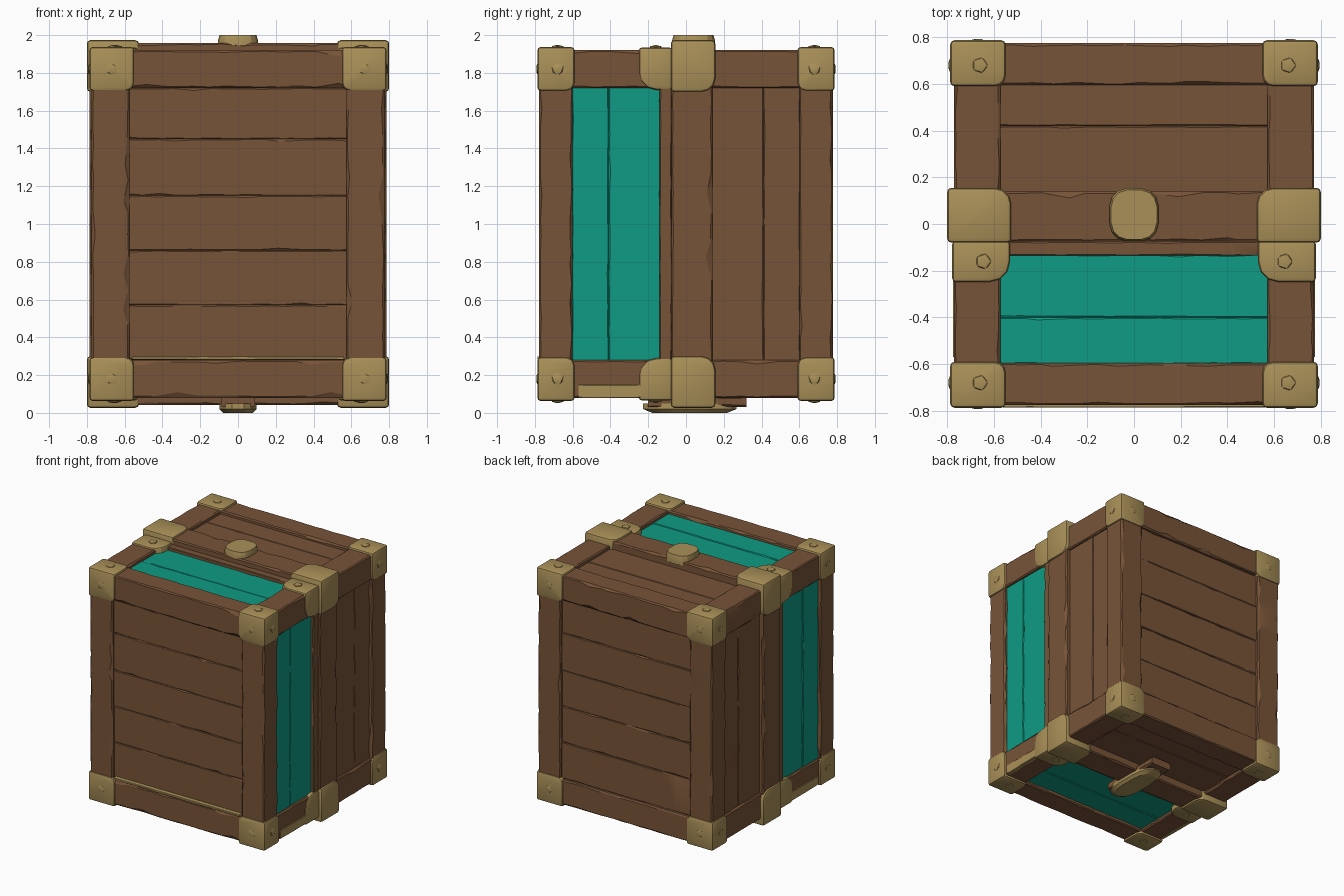
import bpy, bmesh, math, random
from mathutils import Vector

if "Cube" in bpy.data.objects:
    bpy.data.objects.remove(bpy.data.objects["Cube"])

random.seed(7)


def material(name, rgb):
    m = bpy.data.materials.new(name)
    m.diffuse_color = (*rgb, 1)
    m.use_nodes = True
    m.node_tree.nodes["Principled BSDF"].inputs["Base Color"].default_value = m.diffuse_color
    return m


WOOD = material("brown wood", (0.185, 0.088, 0.039))
BRASS = material("dull brass", (0.40, 0.28, 0.098))
TEAL = material("teal paint", (0.0046, 0.33, 0.23))


def finish(bm, name, mat):
    bmesh.ops.recalc_face_normals(bm, faces=bm.faces)
    me = bpy.data.meshes.new(name)
    bm.to_mesh(me)
    bm.free()
    me.materials.append(mat)
    for p in me.polygons:
        p.use_smooth = True
    me.set_sharp_from_angle(angle=math.radians(25))
    ob = bpy.data.objects.new(name, me)
    bpy.context.collection.objects.link(ob)
    return ob


def span(a, b):
    """Sort two opposite corners into low and high."""
    return (Vector([min(p, q) for p, q in zip(a, b)]),
            Vector([max(p, q) for p, q in zip(a, b)]))


def timber(name, a, b, mat=WOOD, wear=0.012, chip=0.035):
    """Box lofted along its longest axis with worn, chipped long edges."""
    lo, hi = span(a, b)
    size = hi - lo
    w = max(range(3), key=lambda i: size[i])
    u, v = (w + 1) % 3, (w + 2) % 3
    n = max(4, int(size[w] / 0.09))
    limit = 0.3 * min(size[u], size[v])
    bm = bmesh.new()
    rings = []
    for k in range(n + 1):
        t = k / n
        if 0 < k < n:
            t += random.uniform(-0.3, 0.3) / n
        ring = []
        for i, (su, sv) in enumerate([(0, 0), (1, 0), (1, 1), (0, 1)]):
            big = random.random() < 0.12
            c = [min(limit, random.uniform(0.4, 1) * (chip if big else wear)) for _ in range(2)]
            c[1] = min(c[1], wear * 1.2)
            if size[u] < size[v]:
                c.reverse()
            pair = [(c[0], 0), (0, c[1])]
            if i in (0, 2):
                pair.reverse()
            for du, dv in pair:
                co = Vector((0, 0, 0))
                co[w] = lo[w] + size[w] * t
                co[u] = hi[u] - du if su else lo[u] + du
                co[v] = hi[v] - dv if sv else lo[v] + dv
                ring.append(bm.verts.new(co))
        rings.append(ring)
    for r, s in zip(rings, rings[1:]):
        for i in range(8):
            j = (i + 1) % 8
            bm.faces.new((r[i], r[j], s[j], s[i]))
    bm.faces.new(rings[0])
    bm.faces.new(rings[-1])
    return finish(bm, name, mat)


def block(name, a, b, mat, out, r, edge=0.018):
    """Rounded box; the edges facing away from 'out' get the larger radius r."""
    lo, hi = span(a, b)
    mid = (lo + hi) / 2
    bm = bmesh.new()
    bmesh.ops.create_cube(bm, size=1)
    for vtx in bm.verts:
        vtx.co = Vector([mid[i] + vtx.co[i] * (hi[i] - lo[i]) for i in range(3)])

    def inner(e):
        m = (e.verts[0].co + e.verts[1].co) / 2 - mid
        return all(abs(m[i]) < 1e-5 or m[i] * out[i] <= 0 for i in range(3))
    big = [e for e in bm.edges if inner(e)]
    bmesh.ops.bevel(bm, geom=big, offset=r, segments=3, profile=0.5, affect='EDGES')
    sharp = [e for e in bm.edges if len(e.link_faces) == 2 and e.calc_face_angle(0) > 1.2]
    bmesh.ops.bevel(bm, geom=sharp, offset=edge, segments=2, profile=0.5, affect='EDGES')
    return finish(bm, name, mat)


def stud(name, pos, axis):
    """Low hammered nail head."""
    bm = bmesh.new()
    bmesh.ops.create_icosphere(bm, subdivisions=1, radius=0.036)
    for vtx in bm.verts:
        vtx.co[axis] *= 0.35
        vtx.co += Vector(pos)
    finish(bm, name, BRASS)


def disc(name, centre, rx, ry, h, taper, mat, flip=1):
    """Squarish oval knob with a chamfered outer rim."""
    bm = bmesh.new()
    rings = []
    for z, s in ((0, 1), (0.6 * h, 1), (h, taper)):
        ring = []
        for k in range(16):
            t = math.tau * (k + 0.5) / 16
            c, d = math.cos(t), math.sin(t)
            ring.append(bm.verts.new((
                centre[0] + rx * s * math.copysign(abs(c) ** 0.7, c),
                centre[1] + ry * s * math.copysign(abs(d) ** 0.7, d),
                centre[2] + flip * z)))
        rings.append(ring)
    for r, s in zip(rings, rings[1:]):
        for i in range(16):
            bm.faces.new((r[i], r[(i + 1) % 16], s[(i + 1) % 16], s[i]))
    bm.faces.new(rings[0])
    bm.faces.new(rings[-1])
    finish(bm, name, mat)


# Solid core behind the planks
timber("core", (-0.71, -0.71, 0.14), (0.71, 0.71, 1.86), wear=0.002, chip=0.002)

# Front and back: corner posts, cross beams, five horizontal planks
rows = [0.28, 0.57, 0.86, 1.15, 1.45, 1.72]
for sy, face in ((-1, "front"), (1, "back")):
    for sx, side in ((-1, "left"), (1, "right")):
        timber(f"{face}_{side}_post", (sx * 0.575, sy * 0.6, 0.1), (sx * 0.775, sy * 0.777, 1.9))
    for z0, z1, lvl in ((1.72, 1.92, "top"), (0.08, 0.28, "bottom")):
        timber(f"{face}_{lvl}_beam", (-0.6, sy * 0.595, z0), (0.6, sy * 0.775, z1))
    for i, (z0, z1) in enumerate(zip(rows, rows[1:])):
        timber(f"{face}_plank_{i}", (-0.6, sy * 0.68, z0),
               (0.6, sy * random.uniform(0.748, 0.757), z1), wear=0.007, chip=0.014)
timber("front_brass_strip", (-0.56, -0.74, 0.283), (0.56, -0.785, 0.299), BRASS, 0.003, 0.004)

# Left and right sides: beams, band, teal and brown vertical planks
columns = [(-0.605, -0.41, TEAL), (-0.41, -0.135, TEAL), (0.13, 0.41, WOOD), (0.41, 0.605, WOOD)]
for sx, side in ((-1, "left"), (1, "right")):
    for z0, z1, lvl in ((1.72, 1.92, "top"), (0.08, 0.28, "bottom")):
        timber(f"{side}_{lvl}_beam", (sx * 0.572, -0.76, z0), (sx * 0.771, 0.76, z1))
    timber(f"{side}_thin_post", (sx * 0.68, -0.14, 0.1), (sx * 0.77, -0.075, 1.9), wear=0.007, chip=0.015)
    timber(f"{side}_band", (sx * 0.6, -0.078, 0.06), (sx * 0.785, 0.14, 1.94))
    for i, (y0, y1, mat) in enumerate(columns):
        timber(f"{side}_plank_{i}", (sx * 0.68, y0, 0.27), (sx * random.uniform(0.748, 0.755), y1, 1.73),
               mat, wear=0.007, chip=0.012)
    # worn brass edge under the front half
    timber(f"{side}_brass_edge", (sx * 0.74, -0.57, 0.078), (sx * 0.776, -0.24, 0.15), BRASS, 0.006, 0.02)

# Top and bottom: thin beam, band and planks running across
columns = [(-0.6, -0.4, TEAL), (-0.4, -0.13, TEAL), (0.13, 0.42, WOOD), (0.42, 0.605, WOOD)]
for sz, lvl in ((1, "top"), (-1, "bottom")):
    def Z(z): return 1 + sz * z
    timber(f"{lvl}_thin_beam", (-0.6, -0.135, Z(0.8)), (0.6, -0.075, Z(0.915)), wear=0.007, chip=0.015)
    timber(f"{lvl}_band", (-0.65, -0.075, Z(0.78)), (0.65, 0.14, Z(0.957)))
    for i, (y0, y1, mat) in enumerate(columns):
        timber(f"{lvl}_plank_{i}", (-0.58, y0, Z(0.8)), (0.58, y1, Z(random.uniform(0.89, 0.896))),
               mat, wear=0.007, chip=0.012)

    # Brass brackets at the corners and on the band
    for sx, side in ((-1, "left"), (1, "right")):
        for sy, face in ((-1, "front"), (1, "back")):
            name = f"{face}_{side}_{lvl}"
            block(name + "_bracket", (sx * 0.55, sy * 0.59, Z(0.705)), (sx * 0.787, sy * 0.787, Z(0.937)),
                  BRASS, (sx, sy, sz), 0.045)
            stud(name + "_stud_y", (sx * 0.67, sy * 0.782, Z(0.82)), 1)
            stud(name + "_stud_x", (sx * 0.784, sy * 0.68, Z(0.82)), 0)
            stud(name + "_stud_z", (sx * 0.66, sy * 0.68, Z(0.936)), 2)
        block(f"{side}_{lvl}_near_bracket", (sx * 0.53, -0.25, Z(0.71)), (sx * 0.779, -0.07, Z(0.935)),
              BRASS, (sx, 1, sz), 0.09)
        stud(f"{side}_{lvl}_near_stud", (sx * 0.645, -0.16, Z(0.935)), 2)
        block(f"{side}_{lvl}_band_bracket", (sx * 0.525, -0.08, Z(0.7)), (sx * 0.8, 0.155, Z(0.973)),
              BRASS, (sx, -1, sz), 0.07)

# Top knob, and the long knob underneath on its wooden block
disc("top_knob", (0, 0.04, 1.93), 0.107, 0.115, 0.07, 0.93, BRASS)
timber("bottom_knob_block", (-0.09, -0.2, 0.03), (0.09, 0.32, 0.09))
disc("bottom_knob", (0, 0.02, 0.05), 0.1, 0.25, 0.05, 0.8, BRASS, -1)
